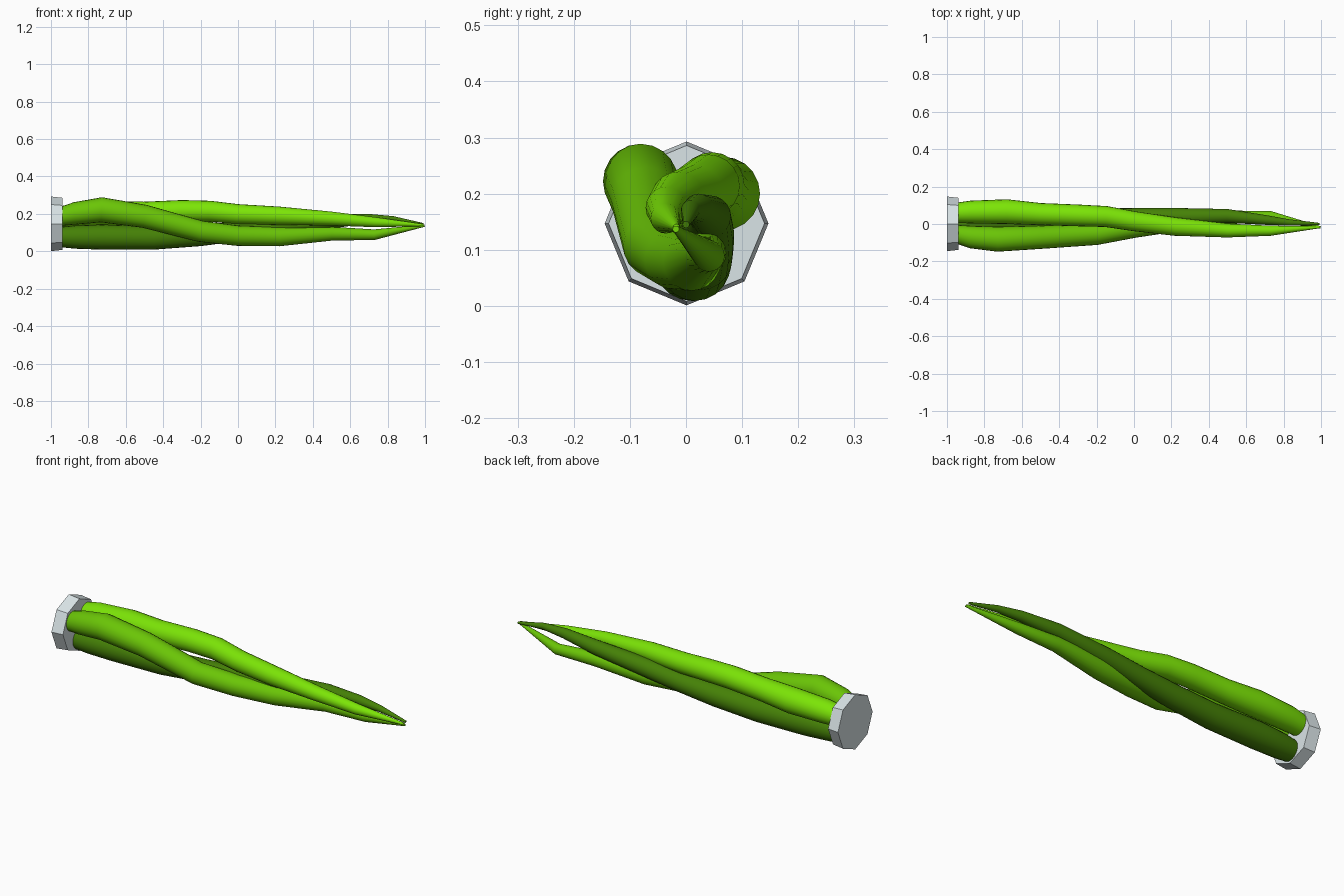
import bpy
import bmesh
import math
from mathutils import Vector

if "Cube" in bpy.data.objects:
    bpy.data.objects.remove(bpy.data.objects["Cube"])


def make_material(name, color):
    mat = bpy.data.materials.new(name)
    mat.diffuse_color = (*color, 1.0)
    mat.use_nodes = True
    mat.node_tree.nodes["Principled BSDF"].inputs["Base Color"].default_value = mat.diffuse_color
    return mat


BRIGHT = make_material("bright_green", (0.20, 0.78, 0.002))
MID = make_material("mid_green", (0.145, 0.56, 0.002))
DARK = make_material("dark_green", (0.06, 0.22, 0.002))
GREY = make_material("pale_grey", (0.71, 0.79, 0.81))


def loft(name, path, sides, mat, smooth):
    """Skin round sections given as (x, y, z, radius), closed at both ends."""
    bm = bmesh.new()
    pts = [Vector(p[:3]) for p in path]
    rings = []
    for i, p in enumerate(path):
        # tilt each section to follow the path
        t = (pts[min(i + 1, len(pts) - 1)] - pts[max(i - 1, 0)]).normalized()
        if i == 0:
            t = Vector((1, 0, 0))
        side = Vector((0, 0, 1)).cross(t).normalized()
        up = t.cross(side)
        ring = []
        for k in range(sides):
            a = 2 * math.pi * k / sides
            ring.append(bm.verts.new(pts[i] + p[3] * (math.cos(a) * side + math.sin(a) * up)))
        rings.append(ring)
    for r0, r1 in zip(rings, rings[1:]):
        for k in range(sides):
            n = (k + 1) % sides
            bm.faces.new((r0[k], r0[n], r1[n], r1[k]))
    bm.faces.new(rings[0][::-1])
    bm.faces.new(rings[-1])
    bmesh.ops.recalc_face_normals(bm, faces=bm.faces)
    mesh = bpy.data.meshes.new(name)
    bm.to_mesh(mesh)
    bm.free()
    mesh.materials.append(mat)
    obj = bpy.data.objects.new(name, mesh)
    bpy.context.collection.objects.link(obj)
    if smooth:
        bpy.ops.object.select_all(action='DESELECT')
        obj.select_set(True)
        bpy.context.view_layer.objects.active = obj
        bpy.ops.object.shade_smooth_by_angle(angle=math.radians(50))
    return obj


# Octagonal end cap, slightly tapered
loft("end_cap", [(-1.0, 0.001, 0.147, 0.146), (-0.937, 0.001, 0.147, 0.139)], 8, GREY, False)

# Three tapering strands twisted around each other, each its own green
STRANDS = {
    "front_strand": (MID, [
        (-0.95, -0.055, 0.187, 0.050), (-0.87, -0.070, 0.203, 0.060),
        (-0.73, -0.081, 0.222, 0.067), (-0.50, -0.071, 0.187, 0.062),
        (-0.20, -0.055, 0.107, 0.057), (0.00, -0.020, 0.083, 0.054),
        (0.22, 0.010, 0.078, 0.051), (0.50, 0.035, 0.094, 0.037),
        (0.73, 0.041, 0.089, 0.028), (0.997, -0.018, 0.137, 0.006)]),
    "lower_strand": (DARK, [
        (-0.95, 0.000, 0.076, 0.054), (-0.87, 0.004, 0.076, 0.062),
        (-0.73, 0.010, 0.076, 0.067), (-0.45, 0.016, 0.072, 0.063),
        (-0.20, 0.025, 0.086, 0.058), (0.00, 0.034, 0.105, 0.051),
        (0.20, 0.039, 0.130, 0.047), (0.50, 0.043, 0.160, 0.037),
        (0.70, 0.022, 0.174, 0.026), (0.83, 0.008, 0.171, 0.017),
        (0.99, 0.000, 0.145, 0.006)]),
    "back_strand": (BRIGHT, [
        (-0.95, 0.060, 0.187, 0.054), (-0.87, 0.064, 0.194, 0.061),
        (-0.68, 0.066, 0.200, 0.066), (-0.50, 0.053, 0.206, 0.059),
        (-0.30, 0.046, 0.216, 0.058), (-0.15, 0.040, 0.214, 0.056),
        (0.00, 0.015, 0.199, 0.053), (0.22, -0.014, 0.190, 0.049),
        (0.50, -0.035, 0.175, 0.037), (0.73, -0.036, 0.156, 0.027),
        (0.99, -0.017, 0.140, 0.006)]),
}
for strand_name, (strand_mat, strand_path) in STRANDS.items():
    loft(strand_name, strand_path, 20, strand_mat, True)
